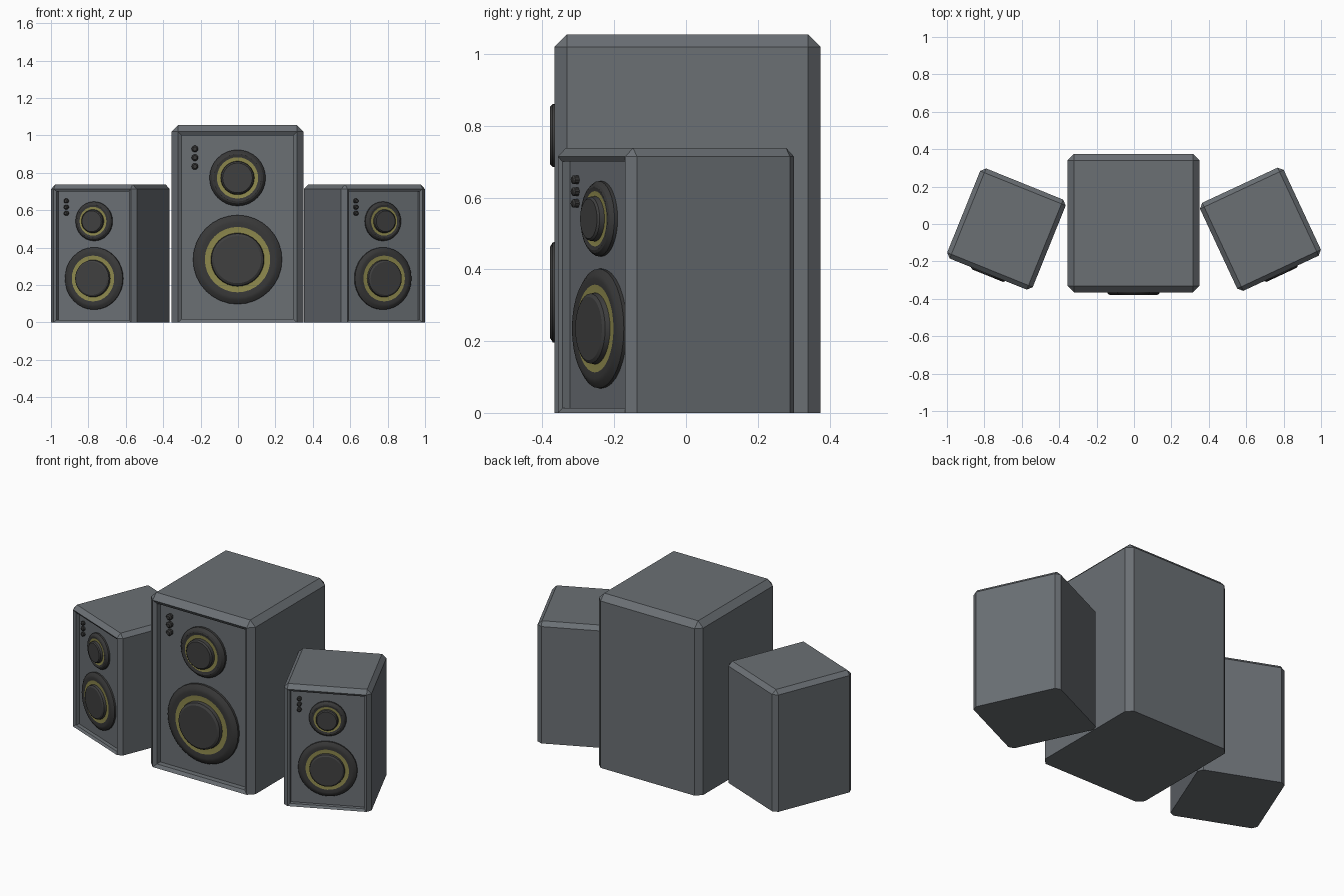
import bpy
import bmesh
from math import radians, sin, cos, tau
from mathutils import Matrix, Vector

cube = bpy.data.objects.get("Cube")
if cube:
    bpy.data.objects.remove(cube, do_unlink=True)


def material(name, color):
    mat = bpy.data.materials.new(name)
    mat.use_nodes = True
    mat.diffuse_color = (*color, 1)
    bsdf = next(n for n in mat.node_tree.nodes if n.type == "BSDF_PRINCIPLED")
    bsdf.inputs["Base Color"].default_value = (*color, 1)
    return mat


SLATE = material("slate_grey", (0.145, 0.16, 0.175))
RUBBER = material("dark_rubber", (0.04, 0.04, 0.04))
CONE = material("charcoal_cone", (0.05, 0.05, 0.05))
GOLD = material("olive_gold", (0.27, 0.25, 0.075))

WIDTH, DEPTH, HEIGHT = 0.705, 0.742, 1.055
BEVEL, LIP, RECESS = 0.035, 0.012, 0.045
PANEL_Y = -DEPTH / 2 + RECESS


def finish(bm, name, mats, matrix, smooth=False):
    bmesh.ops.recalc_face_normals(bm, faces=bm.faces)
    mesh = bpy.data.meshes.new(name)
    bm.to_mesh(mesh)
    bm.free()
    for mat in mats:
        mesh.materials.append(mat)
    if smooth:
        mesh.shade_smooth()
        mesh.set_sharp_from_angle(angle=radians(25))
    obj = bpy.data.objects.new(name, mesh)
    bpy.context.collection.objects.link(obj)
    obj.matrix_world = matrix
    return obj


def cabinet(name, matrix):
    """Chamfered box with a flat base and a recessed front panel."""
    bm = bmesh.new()
    box = Matrix.Translation((0, 0, HEIGHT / 2)) @ Matrix.Diagonal((WIDTH, DEPTH, HEIGHT, 1))
    bmesh.ops.create_cube(bm, size=1, matrix=box)
    edges = [e for e in bm.edges if max(v.co.z for v in e.verts) > HEIGHT / 2]
    bmesh.ops.bevel(bm, geom=edges, offset=BEVEL, segments=1, affect="EDGES", profile=0.5)
    bm.normal_update()
    front = min(bm.faces, key=lambda f: f.normal.y)
    # sloped lip, then a straight wall back to the panel
    bmesh.ops.inset_region(bm, faces=[front], thickness=0.028, depth=-LIP)
    panel = bmesh.ops.extrude_discrete_faces(bm, faces=[front])["faces"][0]
    bmesh.ops.translate(bm, verts=panel.verts, vec=(0, RECESS - LIP, 0))
    finish(bm, name, [SLATE], matrix)


def turned(name, x, z, profile, mats, matrix, sides=32):
    """Spin (radius, distance out of panel, material) rings about the y axis."""
    bm = bmesh.new()
    rings = []
    for radius, out, _ in profile:
        rings.append([bm.verts.new((x + radius * cos(tau * i / sides), PANEL_Y - out,
                                    z + radius * sin(tau * i / sides)))
                      for i in range(sides)])
    for a, b, (_, _, index) in zip(rings, rings[1:], profile[1:]):
        for i in range(sides):
            j = (i + 1) % sides
            bm.faces.new((a[i], a[j], b[j], b[i])).material_index = index
    bm.faces.new(rings[-1]).material_index = profile[-1][2]
    finish(bm, name, mats, matrix, smooth=True)


def driver(name, z, radius, matrix):
    """Rubber surround, gold ring and raised centre cap."""
    r = radius
    profile = [(r, 0, 0), (r, 0.014, 0), (r * 0.91, 0.03, 0), (r * 0.84, 0.034, 0),
               (r * 0.735, 0.03, 0), (r * 0.60, 0.03, 1), (r * 0.585, 0.05, 2),
               (r * 0.53, 0.058, 2)]
    turned(name, 0, z, profile, [RUBBER, GOLD, CONE], matrix)


def speaker(label, x, y, turn, scale):
    matrix = (Matrix.Translation((x, y, 0)) @ Matrix.Rotation(radians(turn), 4, "Z")
              @ Matrix.Scale(scale, 4))
    cabinet(label + "_cabinet", matrix)
    driver(label + "_woofer", 0.336, 0.238, matrix)
    driver(label + "_tweeter", 0.773, 0.15, matrix)
    # column of small indicator buttons
    for n in range(3):
        turned(f"{label}_button_{n + 1}", -0.228, 0.928 - n * 0.047,
               [(0.018, 0, 0), (0.018, 0.018, 0), (0.011, 0.025, 0)], [RUBBER], matrix, 10)


speaker("centre", -0.0025, 0.0045, 0, 1)
speaker("left", 0.676, -0.028, 25, 0.7)
speaker("right", -0.682, -0.027, -22, 0.7)
